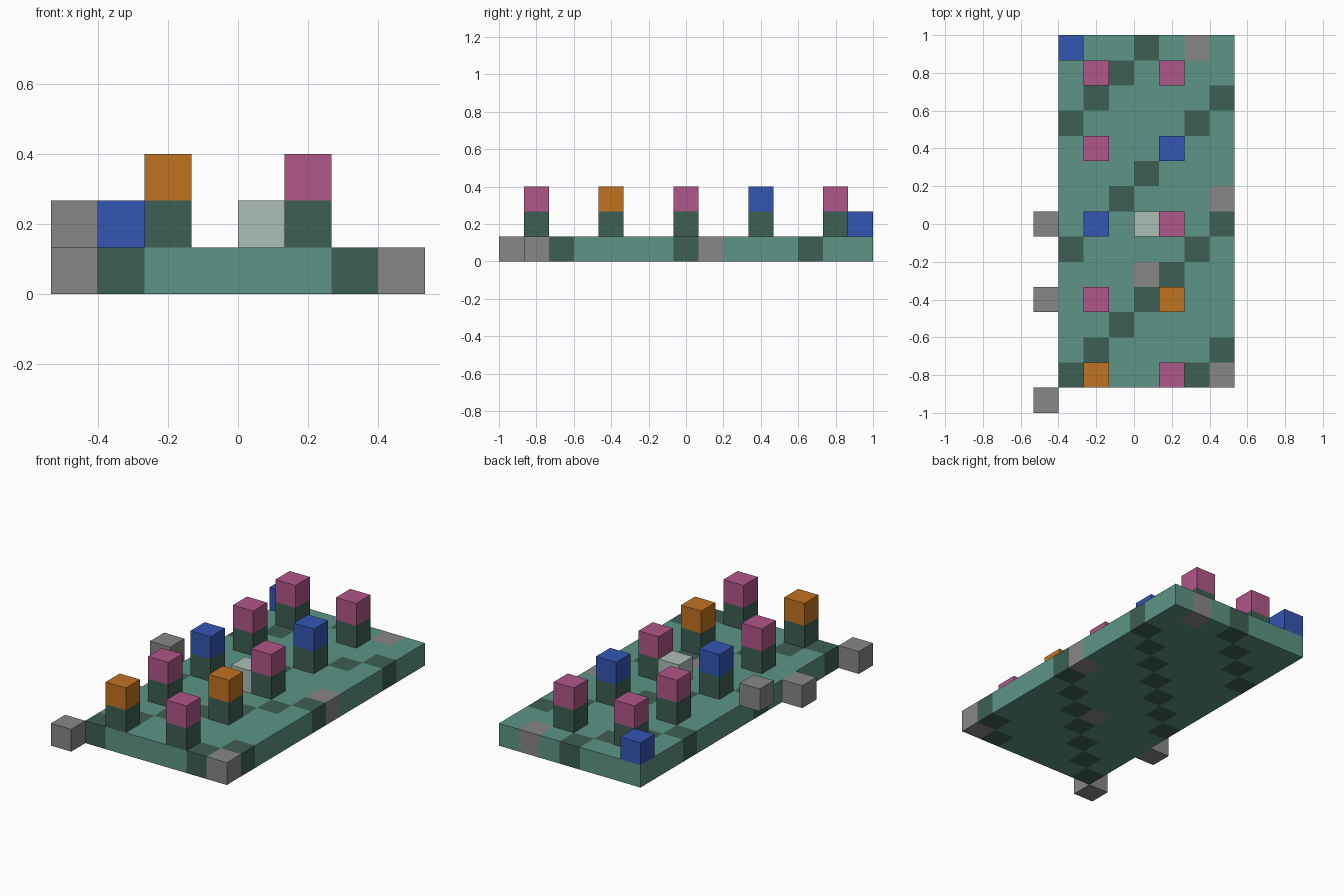
import bpy
import bmesh
from mathutils import Matrix, Vector

cube = bpy.data.objects.get("Cube")
if cube:
    bpy.data.objects.remove(cube, do_unlink=True)

U = 2 / 15  # edge of one block


def material(name, rgb):
    # Display colour to linear
    lin = [((c / 255 + 0.055) / 1.055) ** 2.4 for c in rgb]
    mat = bpy.data.materials.new(name)
    mat.use_nodes = True
    mat.diffuse_color = (*lin, 1)
    mat.node_tree.nodes["Principled BSDF"].inputs["Base Color"].default_value = (*lin, 1)
    return mat


teal = material("teal", (93, 148, 134))
dark = material("dark green", (61, 95, 82))
grey = material("grey", (135, 135, 133))
orange = material("orange", (193, 115, 34))
pink = material("pink", (176, 86, 136))
blue = material("blue", (51, 86, 180))
pale = material("pale glass", (172, 190, 183))


def finish(name, bm, mats):
    mesh = bpy.data.meshes.new(name)
    bm.to_mesh(mesh)
    bm.free()
    for m in mats:
        mesh.materials.append(m)
    obj = bpy.data.objects.new(name, mesh)
    bpy.context.collection.objects.link(obj)
    return obj


def block(name, col, row, layer, mat):
    bm = bmesh.new()
    centre = Vector((col - 3.5, row - 7, layer + 0.5)) * U
    bmesh.ops.create_cube(bm, size=U, matrix=Matrix.Translation(centre))
    return finish(name, bm, [mat])


# Board: a grid of cells raised to one block, with diagonal dark stripes
GREY_CELLS = {(7, 1), (4, 5), (7, 8), (6, 14)}
bm = bmesh.new()
bmesh.ops.create_grid(bm, x_segments=7, y_segments=14, size=0.5,
                      matrix=Matrix.Translation((0.5 * U, 0.5 * U, 0))
                      @ Matrix.Diagonal((7 * U, 14 * U, 1, 1)))
raised = bmesh.ops.extrude_face_region(bm, geom=bm.faces[:], use_keep_orig=True)
bmesh.ops.translate(bm, vec=(0, 0, U),
                    verts=[g for g in raised["geom"] if isinstance(g, bmesh.types.BMVert)])
bmesh.ops.recalc_face_normals(bm, faces=bm.faces[:])
for f in bm.faces:
    # Step just inside the face to find its cell
    p = (f.calc_center_median() - f.normal * U * 0.1) / U
    col, row = int(p.x + 4), int(p.y + 7.5)
    if (col, row) in GREY_CELLS:
        f.material_index = 2
    elif (row - col) % 5 == 0:
        f.material_index = 1
finish("board", bm, [teal, dark, grey])

# Two rows of posts with coloured caps, front to back
ROWS = {"right": (2, (orange, pink, blue, pink, pink)),
        "left": (5, (pink, orange, pink, blue, pink))}
for side, (col, caps) in ROWS.items():
    for i, cap in enumerate(caps):
        block(f"{side}_post_{i + 1}", col, 1 + 3 * i, 1, dark)
        block(f"{side}_cap_{i + 1}", col, 1 + 3 * i, 2, cap)

# Loose blocks on and beside the board
block("corner_block", 1, 14, 1, blue)
block("glass_block", 4, 7, 1, pale)
block("front_side_block", 0, 0, 0, grey)
block("middle_side_block", 0, 4, 0, grey)
block("raised_side_block", 0, 7, 1, grey)
